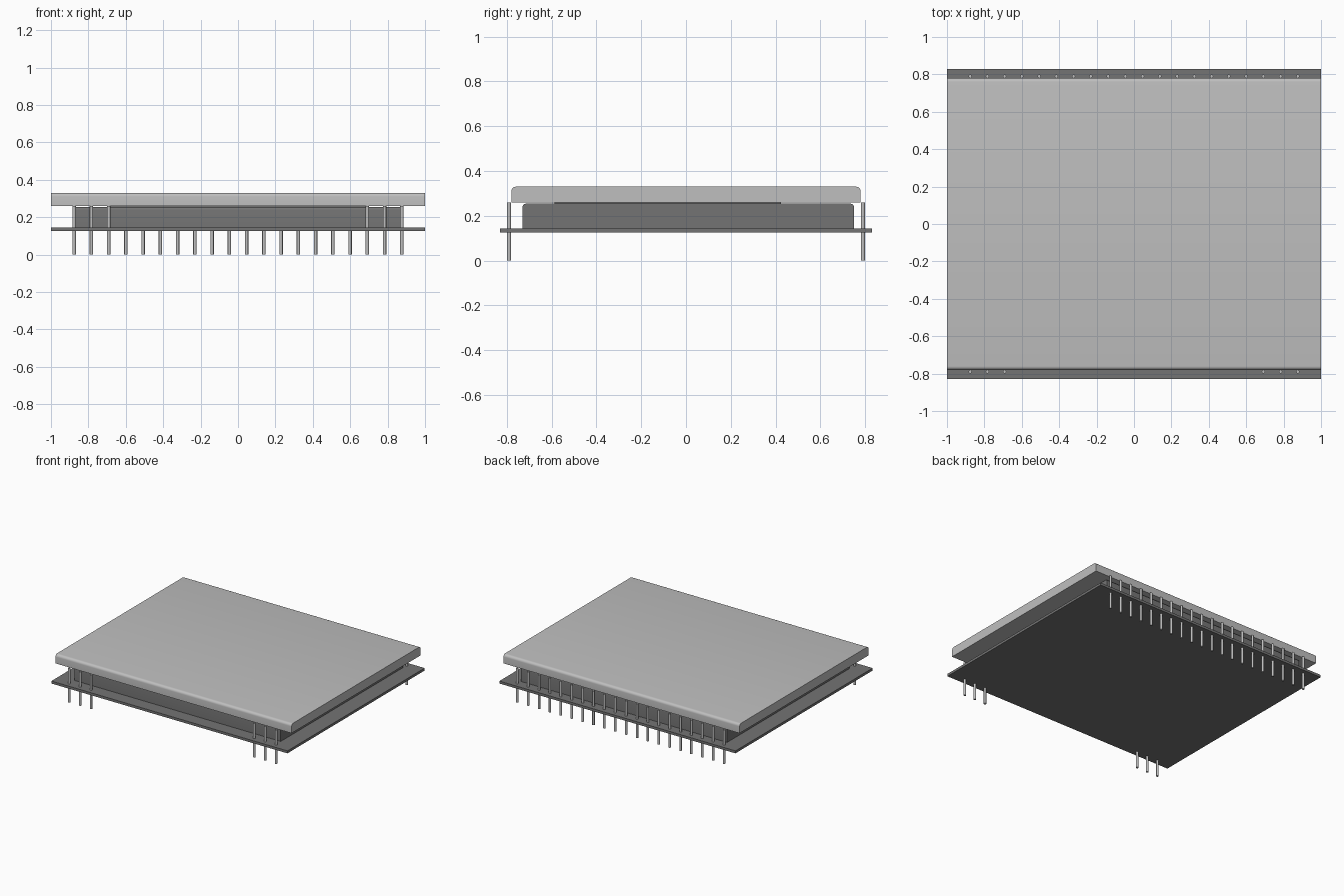
import bpy, bmesh, math

cube = bpy.data.objects.get("Cube")
if cube:
    bpy.data.objects.remove(cube, do_unlink=True)


def material(name, value):
    m = bpy.data.materials.new(name)
    m.use_nodes = True
    colour = (value, value, value, 1)
    m.diffuse_color = colour
    m.node_tree.nodes["Principled BSDF"].inputs["Base Color"].default_value = colour
    return m


silver = material("silver grey", 0.52)
dark = material("dark grey", 0.175)


def add_object(name, bm, mat):
    mesh = bpy.data.meshes.new(name)
    bm.to_mesh(mesh)
    bm.free()
    mesh.materials.append(mat)
    ob = bpy.data.objects.new(name, mesh)
    bpy.context.collection.objects.link(ob)
    bpy.ops.object.select_all(action="DESELECT")
    ob.select_set(True)
    bpy.context.view_layer.objects.active = ob
    bpy.ops.object.shade_smooth_by_angle(angle=math.radians(35))
    return ob


def slab(name, x, y, z, mat, radius=0):
    """Box from (min, max) ranges; radius rounds the top front and back edges."""
    bm = bmesh.new()
    bmesh.ops.create_cube(bm, size=1)
    for v in bm.verts:
        v.co = [r[0] if c < 0 else r[1] for c, r in zip(v.co, (x, y, z))]
    if radius:
        edges = [e for e in bm.edges
                 if all(v.co.z == max(z) or abs(v.co.z - z[1]) < 1e-5 for v in e.verts)
                 and abs(e.verts[0].co.y - e.verts[1].co.y) < 1e-5]
        bmesh.ops.bevel(bm, geom=edges, offset=radius, segments=5,
                        profile=0.5, affect="EDGES")
    return add_object(name, bm, mat)


def pin(name, x, y):
    bm = bmesh.new()
    bmesh.ops.create_cone(bm, cap_ends=True, segments=16, radius1=0.009,
                          radius2=0.009, depth=0.26)
    bmesh.ops.translate(bm, vec=(x, y, 0.13), verts=bm.verts)
    return add_object(name, bm, silver)


# Circuit board, inner body, raised pad and screen cover
slab("circuit_board", (-1, 1), (-0.83, 0.83), (0.125, 0.144), dark)
slab("inner_body", (-0.873, 0.873), (-0.73, 0.75), (0.144, 0.254), dark, 0.015)
slab("inner_pad", (-0.69, 0.69), (-0.587, 0.425), (0.25, 0.26), dark)
slab("screen_cover", (-1, 1), (-0.78, 0.78), (0.26, 0.33), silver, 0.02)

# Full row of pins at the back, three at each end of the front
PINS = 20
for i in range(PINS):
    x = -0.876 + 1.752 * i / (PINS - 1)
    pin("back_pin", x, 0.79)
    if i < 3 or i >= PINS - 3:
        pin("front_pin", x, -0.79)
